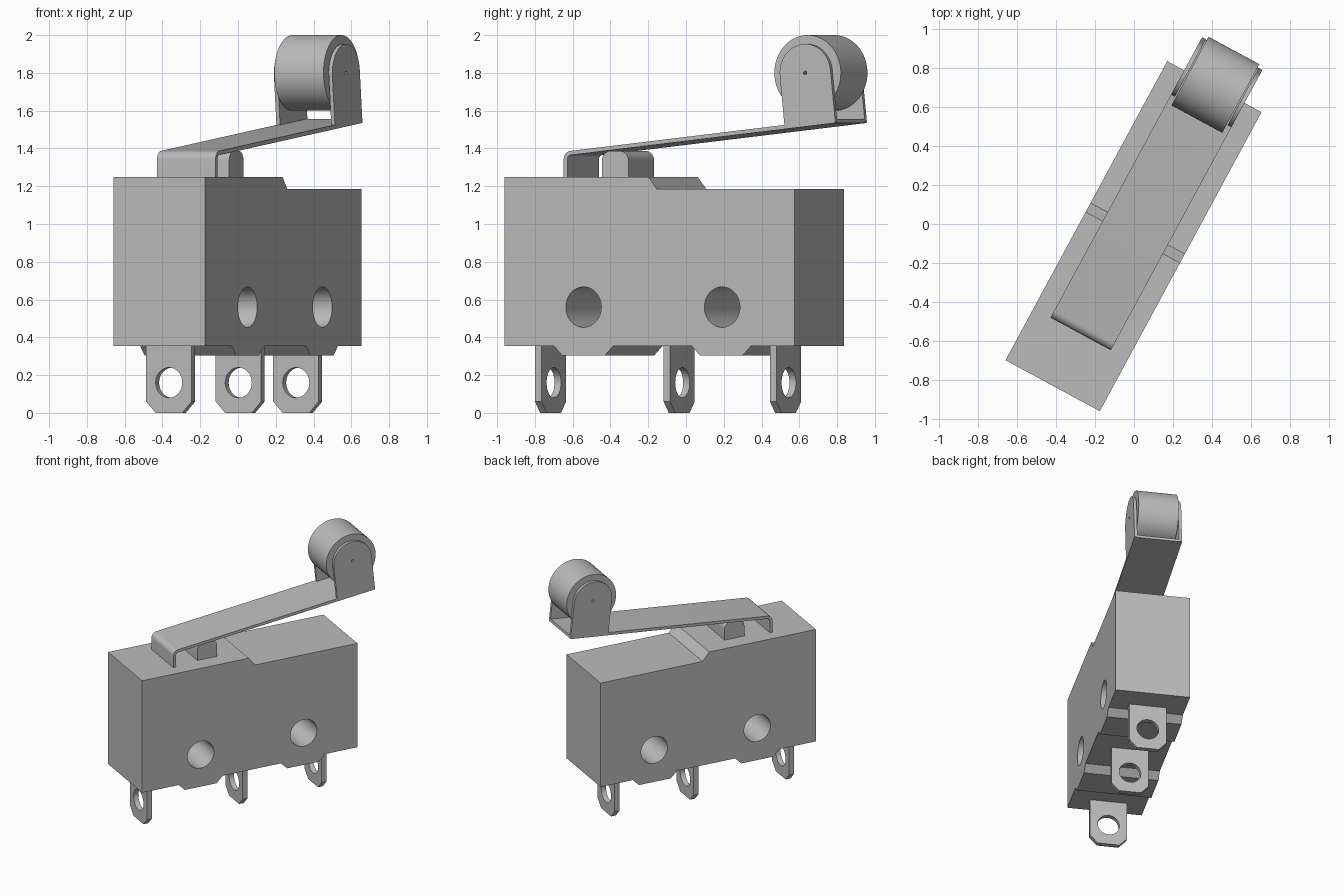
import bpy, bmesh
from math import sin, cos, pi, radians
from mathutils import Matrix, Vector

cube = bpy.data.objects.get("Cube")
if cube:
    bpy.data.objects.remove(cube, do_unlink=True)

grey = bpy.data.materials.new("plain grey")
grey.use_nodes = True
grey.diffuse_color = (0.5, 0.5, 0.5, 1)
grey.node_tree.nodes["Principled BSDF"].inputs["Base Color"].default_value = (0.5, 0.5, 0.5, 1)

# The switch is modelled along X, then turned to its final heading
PLACE = Matrix.Translation((-0.0025, -0.0625, 0)) @ Matrix.Rotation(radians(61.6), 4, 'Z')
TILT = radians(6.1)
SHEET = 0.022


def arc(cx, cz, r, start, end, n):
    return [(cx + r * cos(start + (end - start) * i / n),
             cz + r * sin(start + (end - start) * i / n)) for i in range(n + 1)]


def circle(cx, cz, r, n=48):
    return arc(cx, cz, r, 0, 2 * pi, n)[:-1]


def prism(name, loops, depth, axis='Y', at=0.0):
    """Fill an outline (first loop) with holes (other loops) and extrude it."""
    bm = bmesh.new()
    base = at - depth / 2
    edges = []
    for loop in loops:
        vs = [bm.verts.new((a, base, z) if axis == 'Y' else (base, a, z)) for a, z in loop]
        edges += [bm.edges.new((vs[i - 1], vs[i])) for i in range(len(vs))]
    if len(loops) == 1:
        bm.faces.new(vs)
    else:
        bmesh.ops.triangle_fill(bm, edges=edges, use_beauty=True)
    ext = bmesh.ops.extrude_face_region(bm, geom=bm.faces[:], use_keep_orig=True)
    shift = Vector((0, depth, 0)) if axis == 'Y' else Vector((depth, 0, 0))
    bmesh.ops.translate(bm, vec=shift,
                        verts=[g for g in ext["geom"] if isinstance(g, bmesh.types.BMVert)])
    bmesh.ops.recalc_face_normals(bm, faces=bm.faces[:])
    bm.transform(PLACE)
    mesh = bpy.data.meshes.new(name)
    bm.to_mesh(mesh)
    bm.free()
    mesh.materials.append(grey)
    mesh.shade_smooth()
    mesh.set_sharp_from_angle(angle=radians(30))
    obj = bpy.data.objects.new(name, mesh)
    bpy.context.collection.objects.link(obj)
    return obj


# Housing: stepped top, two ridges underneath, two mounting holes
FLOOR, RIDGE, TOP, STEP = 0.355, 0.305, 1.25, 1.185
outline = [(-0.872, TOP), (-0.872, FLOOR)]
for start in (-0.576, 0.253):
    outline += [(start, FLOOR), (start + 0.05, RIDGE),
                (start + 0.308, RIDGE), (start + 0.358, FLOOR)]
outline += [(0.872, FLOOR), (0.872, STEP), (0.045, STEP), (-0.008, TOP)]
prism("housing", [outline, circle(-0.397, 0.56, 0.107), circle(0.437, 0.56, 0.107)], 0.55)

# Terminals with clipped corners and an eyelet
for name, x in (("front", -0.744), ("middle", 0.03), ("back", 0.67)):
    tab = [(-0.137, 0.36), (-0.137, 0.06), (-0.08, 0),
           (0.08, 0), (0.137, 0.06), (0.137, 0.36)]
    prism(name + "_terminal", [tab, circle(0, 0.16, 0.08)], 0.039, 'X', x)

# Plunger with rounded top edges
r = 0.05
plunger = [(-0.358, TOP - 0.01)] + arc(-0.358 + r, 1.386 - r, r, pi, pi / 2, 8)
plunger += arc(-0.198 - r, 1.386 - r, r, pi / 2, 0, 8) + [(-0.198, TOP - 0.01)]
prism("plunger", [plunger], 0.286)

# Bent lever strip
bend = 0.045
bx, bz = -0.57 + bend, 1.342
outer = arc(bx, bz, bend, pi, pi / 2 + TILT, 8)
inner = arc(bx, bz, bend - SHEET, pi, pi / 2 + TILT, 8)
run = Vector((cos(TILT), sin(TILT))) * 1.60
outer = [(-0.57, TOP - 0.005)] + outer + [tuple(Vector(outer[-1]) + run)]
inner = [(-0.57 + SHEET, TOP - 0.005)] + inner + [tuple(Vector(inner[-1]) + run)]
prism("lever", [outer + inner[::-1]], 0.352)

# Side cheeks standing square to the lever, each with a tiny axle hole
hub = Vector((0.883, 1.80))
half, drop = 0.153, 0.279
along = Vector((cos(TILT), sin(TILT)))
down = Vector((sin(TILT), -cos(TILT)))
cheek = arc(hub.x, hub.y, half, TILT, TILT + pi, 32)
cheek += [tuple(hub - along * half + down * drop), tuple(hub + along * half + down * drop)]
for name, side in (("right_cheek", -1), ("left_cheek", 1)):
    prism(name, [cheek, circle(hub.x, hub.y, 0.01, 12)], SHEET, 'Y', side * 0.165)

# Roller
prism("roller", [circle(hub.x, hub.y, 0.2, 64), circle(hub.x, hub.y, 0.01, 12)], 0.296)
